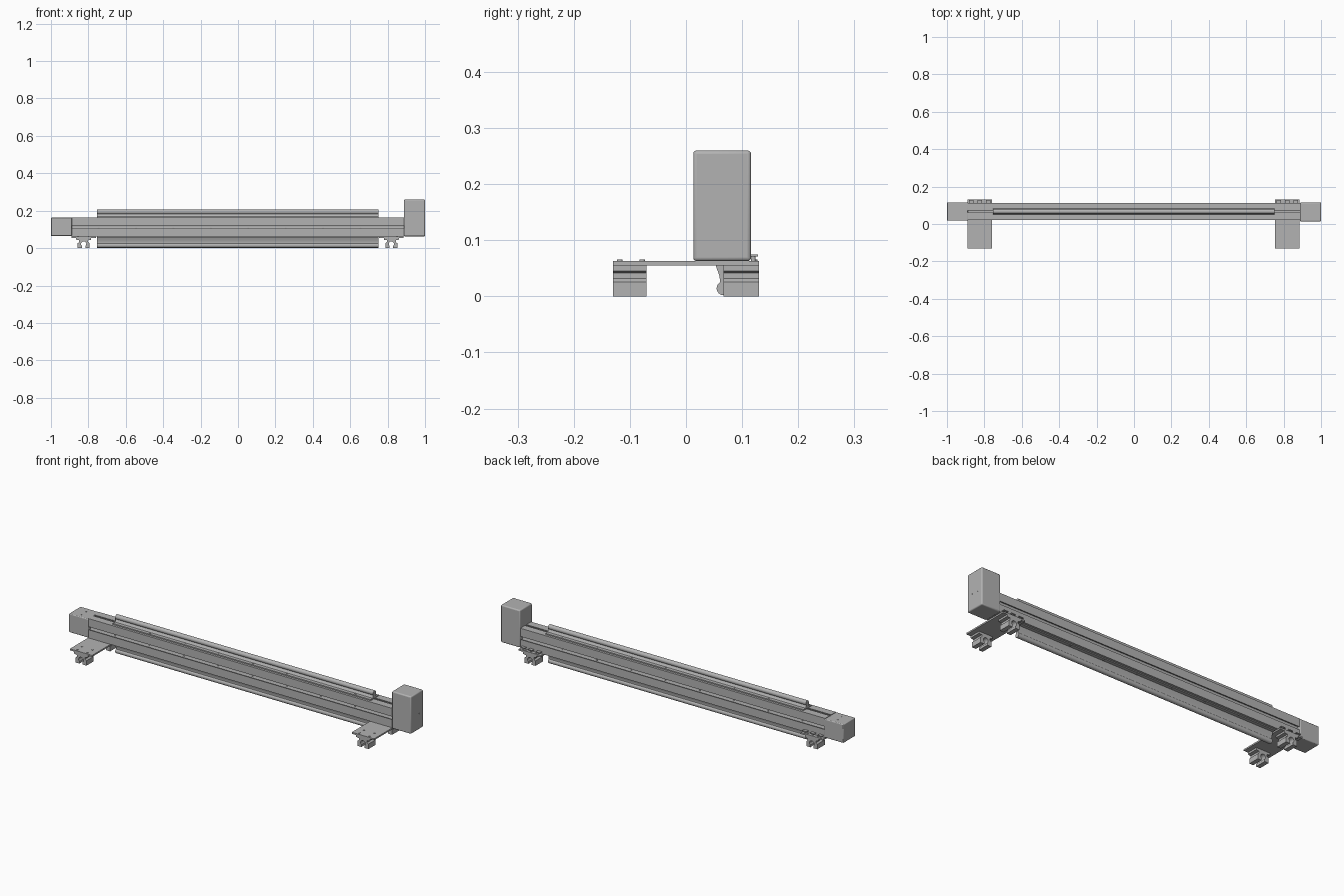
import bpy, bmesh, math
from mathutils import Vector

cube = bpy.data.objects.get("Cube")
if cube:
    bpy.data.objects.remove(cube, do_unlink=True)

grey = bpy.data.materials.new("machined_grey")
grey.use_nodes = True
colour = (0.45, 0.45, 0.45, 1)
grey.diffuse_color = colour
grey.node_tree.nodes["Principled BSDF"].inputs["Base Color"].default_value = colour


def finish(name, bm, bevel=0):
    bmesh.ops.recalc_face_normals(bm, faces=bm.faces)
    mesh = bpy.data.meshes.new(name)
    bm.to_mesh(mesh)
    bm.free()
    mesh.materials.append(grey)
    obj = bpy.data.objects.new(name, mesh)
    bpy.context.collection.objects.link(obj)
    if bevel:
        mod = obj.modifiers.new("rounding", "BEVEL")
        mod.width, mod.segments = bevel, 3
    bpy.ops.object.select_all(action="DESELECT")
    obj.select_set(True)
    bpy.context.view_layer.objects.active = obj
    bpy.ops.object.shade_smooth_by_angle(angle=math.radians(35))
    return obj


def prism(name, outline, axis, start, end):
    """Extrude an outline along x (points are y, z) or y (points are x, z)."""
    bm = bmesh.new()
    if axis == "x":
        verts = [bm.verts.new((start, u, v)) for u, v in outline]
        step = Vector((end - start, 0, 0))
    else:
        verts = [bm.verts.new((u, start, v)) for u, v in outline]
        step = Vector((0, end - start, 0))
    face = bm.faces.new(verts)
    out = bmesh.ops.extrude_face_region(bm, geom=[face], use_keep_orig=True)
    moved = [g for g in out["geom"] if isinstance(g, bmesh.types.BMVert)]
    bmesh.ops.translate(bm, verts=moved, vec=step)
    return finish(name, bm)


def box(name, x0, x1, y0, y1, z0, z1, bevel=0):
    bm = bmesh.new()
    bmesh.ops.create_cube(bm, size=1)
    for v in bm.verts:
        v.co = Vector((x1 if v.co.x > 0 else x0,
                       y1 if v.co.y > 0 else y0,
                       z1 if v.co.z > 0 else z0))
    return finish(name, bm, bevel)


def disc(name, centre, axis, radius=0.005, depth=0.003):
    bm = bmesh.new()
    bmesh.ops.create_cone(bm, cap_ends=True, segments=12, radius1=radius,
                          radius2=radius, depth=depth)
    obj = finish(name, bm)
    direction = {"x": (1, 0, 0), "y": (0, 1, 0), "z": (0, 0, 1)}[axis]
    obj.rotation_euler = Vector(direction).to_track_quat("Z", "Y").to_euler()
    obj.location = centre


# Slotted beam: one quarter of the section, mirrored around the centre
CY, CZ, HALF_Y, HALF_Z = 0.067, 0.114, 0.045, 0.051
quarter = [(HALF_Y - 0.018, 0.006), (HALF_Y - 0.014, 0.014), (HALF_Y - 0.004, 0.014),
           (HALF_Y - 0.004, 0.008), (HALF_Y, 0.008), (HALF_Y, HALF_Z),
           (0.006, HALF_Z), (0.006, HALF_Z - 0.004), (0.012, HALF_Z - 0.004),
           (0.012, HALF_Z - 0.012), (0.005, HALF_Z - 0.016)]
half = quarter + [(-u, v) for u, v in reversed(quarter)]
section = half + [(u, -v) for u, v in reversed(half)]
prism("slotted_beam", [(CY + u, CZ + v) for u, v in section], "x", -0.89, 0.89)

# End housings
box("idler_housing", -1, -0.888, 0.018, 0.116, 0.065, 0.163, 0.004)
box("motor_housing", 0.888, 1, 0.013, 0.116, 0.063, 0.26, 0.006)
for y in (0.045, 0.085):
    disc("motor_housing_screw", (1, y, 0.146), "x", 0.004, 0.002)
    disc("idler_housing_screw", (-0.945, y, 0.163), "z", 0.005, 0.003)


# Round shafts on flared supports, above and below the beam
def shaft_rail(name, base, tip, direction):
    radius = 0.0125
    centre = tip - direction * radius
    foot = base + direction * 0.006
    reach = abs(centre - foot)
    side = [(0.033, base), (0.033, foot), (0.015, foot),
            (0.012, foot + direction * reach * 0.2),
            (0.008, foot + direction * reach * 0.45),
            (0.006, foot + direction * reach * 0.7)]
    arc = []
    for i in range(15):
        a = math.radians(-60 + 300 * i / 14)
        arc.append((radius * math.cos(a), centre + direction * radius * math.sin(a)))
    outline = side + arc + [(-u, v) for u, v in reversed(side)]
    prism(name, [(CY + u, v) for u, v in outline], "x", -0.755, 0.75)


shaft_rail("upper_shaft_rail", 0.165, 0.206, 1)
shaft_rail("lower_shaft_rail", 0.064, 0.002, -1)

# Evenly spaced screws along the beam and the rail feet
for i in range(8):
    x = -0.745 + 0.2 * i
    disc("beam_front_screw", (x, CY - HALF_Y + 0.017, 0.106), "y")
    disc("beam_back_screw", (x, CY + HALF_Y - 0.017, 0.106), "y")
    for y in (CY - 0.021, CY + 0.021):
        if abs(x) < 0.74:
            disc("upper_rail_screw", (x, y, 0.171), "z")
            disc("lower_rail_screw", (x, y, 0.058), "z")

# Bearing block section: flanged top, narrow waist, open round bore below
block_half = [(0.04, 0.055), (0.04, 0.045), (0.024, 0.042), (0.024, 0.032),
              (0.032, 0.026), (0.032, 0.0), (0.009, 0.0), (0.009, 0.012)]
for i in range(6):
    a = math.radians(-40 + 26 * i)
    block_half.append((0.014 * math.cos(a), 0.022 + 0.014 * math.sin(a)))
block = block_half + [(-u, v) for u, v in reversed(block_half)]

# Cross plates with their bearing blocks and screws
for side, cx in (("right", -0.825), ("left", 0.82)):
    box(side + "_cross_plate", cx - 0.065, cx + 0.065, -0.13, 0.13, 0.055, 0.063)
    for place, y0, y1 in (("front", -0.13, -0.07), ("back", 0.067, 0.13)):
        prism(f"{side}_{place}_bearing_block", [(cx + u, v) for u, v in block],
              "y", y0, y1)
        for dx in (-0.03, 0.03):
            for y in (y0 + 0.012, y1 - 0.008):
                if y < 0 or y > 0.115:
                    disc(f"{side}_{place}_plate_screw", (cx + dx, y, 0.064), "z")
    # Small clamp tabs holding the beam to the plate
    for dx in (-0.045, 0.0, 0.045):
        box(side + "_clamp_tab", cx + dx - 0.012, cx + dx + 0.012,
            0.108, 0.128, 0.071, 0.075)
        disc(side + "_clamp_screw", (cx + dx, 0.12, 0.068), "z", 0.004, 0.01)
